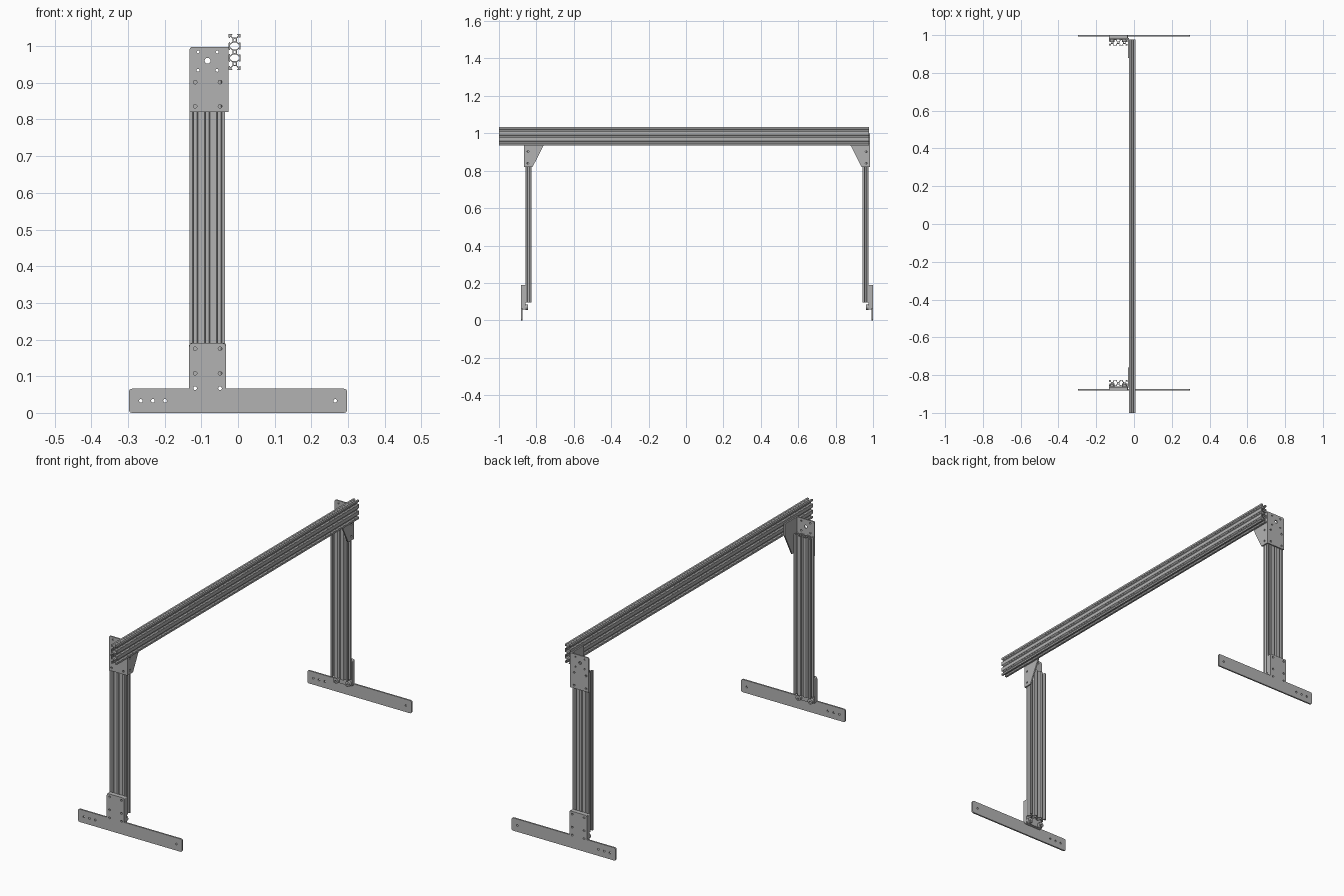
import bpy, bmesh, math
from mathutils import Matrix, Vector

cube = bpy.data.objects.get("Cube")
if cube:
    bpy.data.objects.remove(cube, do_unlink=True)

grey = bpy.data.materials.new("aluminium grey")
grey.use_nodes = True
grey.diffuse_color = (0.45, 0.45, 0.45, 1)
grey.node_tree.nodes["Principled BSDF"].inputs["Base Color"].default_value = (0.45, 0.45, 0.45, 1)

X, Y, Z = Vector((1, 0, 0)), Vector((0, 1, 0)), Vector((0, 0, 1))
MID = 0.059          # mirror plane between the two legs
LEG_X = -0.0838      # centre line of the legs
MM = 0.0325 / 20     # one profile cell is 20 mm


def circle(cx, cy, r, n=16):
    return [(cx + r * math.cos(2 * math.pi * i / n), cy + r * math.sin(2 * math.pi * i / n)) for i in range(n)]


def rounded(points, r, skip=()):
    """Round the corners of a polygon, except the skipped ones."""
    out = []
    for i, p in enumerate(points):
        p = Vector(p)
        if i in skip:
            out.append(p)
            continue
        a = p + (Vector(points[i - 1]) - p).normalized() * r
        b = p + (Vector(points[(i + 1) % len(points)]) - p).normalized() * r
        for k in range(5):
            t = k / 4
            out.append(a * (1 - t) ** 2 + p * 2 * t * (1 - t) + b * t * t)
    return out


def prism(name, loops, u, v, w, origin, depth):
    """Fill an outline with holes, extrude it along w and place it."""
    curve = bpy.data.curves.new(name, 'CURVE')
    curve.dimensions = '2D'
    curve.fill_mode = 'BOTH'
    curve.extrude = depth / 2
    for loop in loops:
        spline = curve.splines.new('POLY')
        spline.points.add(len(loop) - 1)
        for point, co in zip(spline.points, loop):
            point.co = (co[0], co[1], 0, 1)
        spline.use_cyclic_u = True
    temp = bpy.data.objects.new(name + "_curve", curve)
    bpy.context.scene.collection.objects.link(temp)
    deps = bpy.context.evaluated_depsgraph_get()
    mesh = bpy.data.meshes.new_from_object(temp.evaluated_get(deps))
    bpy.data.objects.remove(temp, do_unlink=True)
    bpy.data.curves.remove(curve)
    mesh.name = name
    place = Matrix((u, v, w)).transposed().to_4x4()
    place.translation = origin
    mesh.transform(place)
    bm = bmesh.new()
    bm.from_mesh(mesh)
    bmesh.ops.remove_doubles(bm, verts=bm.verts, dist=1e-5)
    bmesh.ops.recalc_face_normals(bm, faces=bm.faces)
    for f in bm.faces:
        f.smooth = False
    bm.to_mesh(mesh)
    bm.free()
    mesh.materials.clear()
    mesh.materials.append(grey)
    obj = bpy.data.objects.new(name, mesh)
    bpy.context.scene.collection.objects.link(obj)
    return obj


def slotted_profile():
    """Three-cell slotted extrusion section with bores and hollows."""
    half = [(-4.6, 0), (-3.1, 1.5), (-3.1, 1.8), (-5.5, 1.8), (-5.5, 3), (-2.8, 6.1)]
    slot = half + [(-a, d) for a, d in reversed(half)]
    side = [(-30, -10)]
    for c in (-20, 0, 20):
        side += [(c + a, d - 10) for a, d in slot]
    side.append((30, -10))
    side += [(30 - d, a) for a, d in slot]
    loops = [side + [(-a, -b) for a, b in side]]
    loops += [circle(c, 0, 2.1) for c in (-20, 0, 20)]
    quarter = [(5.5, 3.2), (2.8, 6.4), (2.8, 8.2)]
    upper = quarter + [(-a, b) for a, b in reversed(quarter)]
    hollow = upper + [(-a, -b) for a, b in upper]
    loops += [[(a + c, b) for a, b in hollow] for c in (-10, 10)]
    return [[(a * MM, b * MM) for a, b in loop] for loop in loops]


profile = slotted_profile()

# Long top beam
prism("top_beam", profile, Z, X, Y, Vector((-0.009, -0.011, 0.984)), 1.978)

bolt_x = (-0.117, -0.049)

for s, label in ((-1, "front"), (1, "back")):
    def at(d, x=0, z=0):
        return Vector((x, MID + s * d, z))

    # Upright leg
    prism(label + "_leg", profile, X, Y, Z, at(0.9015, LEG_X, 0.5075), 0.825)

    # T-shaped foot plate
    tee = [(-0.297, 0), (0.297, 0), (0.297, 0.066), (-0.033, 0.066),
           (-0.033, 0.19), (-0.133, 0.19), (-0.133, 0.066), (-0.297, 0.066)]
    stem_holes = [circle(x, z, 0.005) for x in bolt_x for z in (0.067, 0.108, 0.175)]
    bar_holes = [circle(x, 0.033, 0.005) for x in (-0.265, -0.232, -0.199, 0.265)]
    prism(label + "_foot_plate", [rounded(tee, 0.009, (3, 6))] + stem_holes + bar_holes,
          X, Z, -Y, at(0.937), 0.008)

    # Spacer between the foot plate and the leg
    block = [(-0.133, 0.057), (-0.033, 0.057), (-0.033, 0.19), (-0.133, 0.19)]
    prism(label + "_foot_spacer", [rounded(block, 0.006)] + stem_holes, X, Z, -Y, at(0.9255), 0.015)

    # Bushes below the leg
    for x in bolt_x:
        prism(label + "_foot_bush", [circle(x, 0.07, 0.014), circle(x, 0.067, 0.005)],
              X, Z, -Y, at(0.911), 0.014)

    # Bent bracket: outer plate
    plate = [(-0.132, 0.82), (-0.026, 0.82), (-0.026, 0.998), (-0.132, 0.998)]
    holes = [circle(x, z, 0.004) for x in (-0.109, -0.057) for z in (0.934, 0.984)]
    holes += [circle(x, z, 0.005) for x in bolt_x for z in (0.836, 0.902)]
    holes.append(circle(-0.083, 0.96, 0.008))
    prism(label + "_bracket_plate", [rounded(plate, 0.009, (0, 1, 2))] + holes,
          X, Z, -Y, at(0.9215), 0.007)

    # Bent bracket: tapered wing behind the beam
    wing = [(0.925, 0.82), (0.879, 0.82), (0.82, 0.937), (0.82, 0.998), (0.925, 0.998)]
    loops = [wing] + [circle(0.904, z, 0.005) for z in (0.84, 0.902)]
    loops = [[(MID + s * d, z) for d, z in loop] for loop in loops]
    prism(label + "_bracket_wing", loops, Y, Z, X, Vector((-0.0295, 0, 0)), 0.007)
